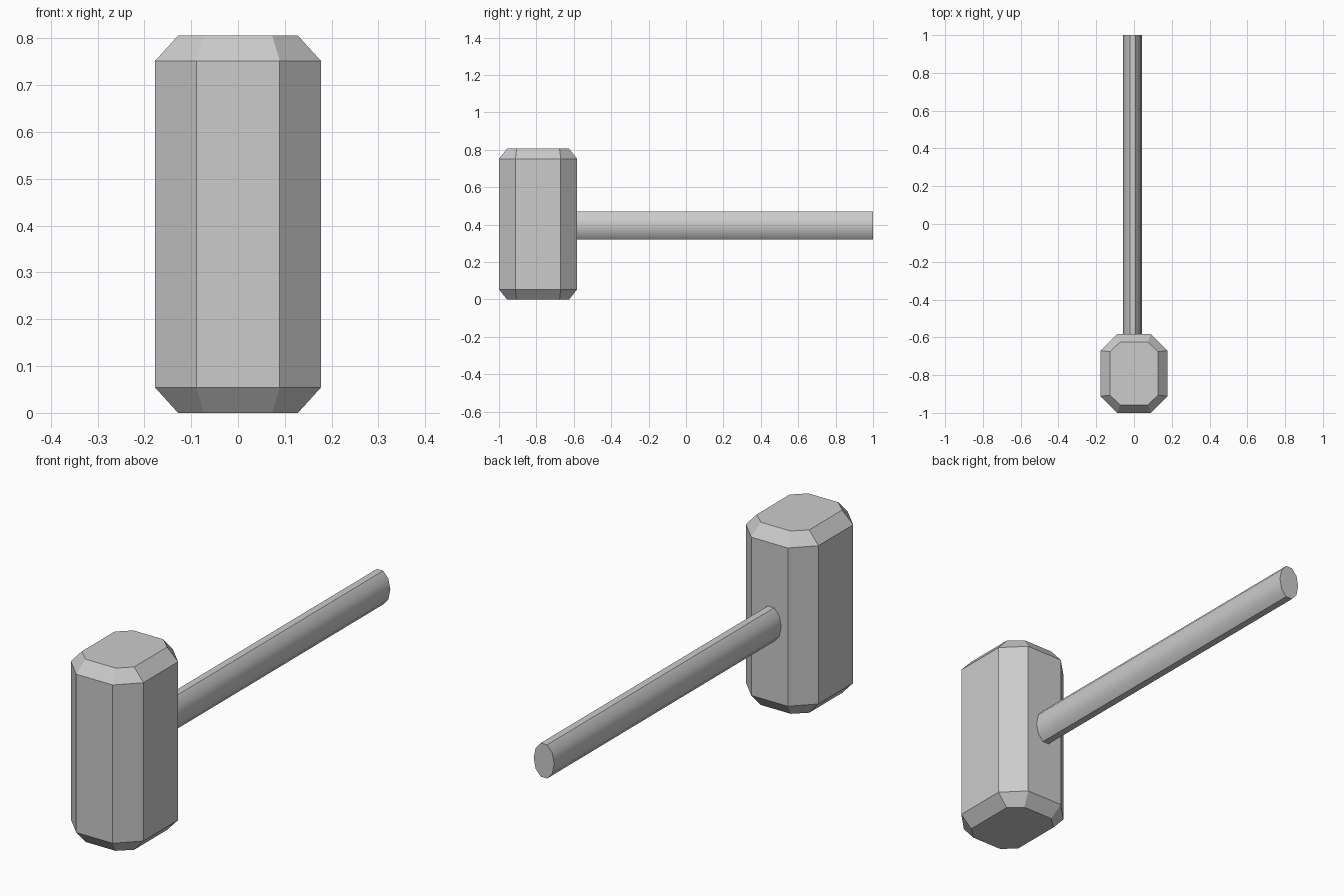
import bpy, bmesh, math

cube = bpy.data.objects.get("Cube")
if cube:
    bpy.data.objects.remove(cube, do_unlink=True)

grey = bpy.data.materials.new("light_grey")
grey.use_nodes = True
colour = (0.6, 0.6, 0.6, 1)
grey.diffuse_color = colour
grey.node_tree.nodes["Principled BSDF"].inputs["Base Color"].default_value = colour


def loft(name, rings):
    """Skin a stack of matching rings and cap both ends."""
    bm = bmesh.new()
    loops = [[bm.verts.new(p) for p in ring] for ring in rings]
    n = len(loops[0])
    for a, b in zip(loops, loops[1:]):
        for i in range(n):
            j = (i + 1) % n
            bm.faces.new((a[i], a[j], b[j], b[i]))
    bm.faces.new(loops[0])
    bm.faces.new(loops[-1])
    bmesh.ops.recalc_face_normals(bm, faces=bm.faces)
    mesh = bpy.data.meshes.new(name)
    bm.to_mesh(mesh)
    bm.free()
    mesh.materials.append(grey)
    obj = bpy.data.objects.new(name, mesh)
    bpy.context.collection.objects.link(obj)
    return obj


def octagon(wide, deep, flat_x, flat_y, z):
    """Rectangle with cut corners, centred on the head axis."""
    quarter = [(wide, flat_y), (flat_x, deep)]
    pts = []
    for sx, sy in ((1, 1), (-1, 1), (-1, -1), (1, -1)):
        corner = quarter if sx * sy > 0 else quarter[::-1]
        pts += [(sx * x, HEAD_Y + sy * y, z) for x, y in corner]
    return pts


# Hammer head: eight-sided block with chamfered ends
HEAD_Y, TOP, CHAMFER = -0.791, 0.806, 0.054
end = (0.128, 0.166, 0.073, 0.115)
body = (0.177, 0.209, 0.089, 0.121)
loft("hammer_head", [octagon(*end, 0), octagon(*body, CHAMFER),
                     octagon(*body, TOP - CHAMFER), octagon(*end, TOP)])

# Handle: ten-sided oval rod running back from the head
SIDES = 10


def oval(y):
    angles = [2 * math.pi * i / SIDES for i in range(SIDES)]
    return [(-0.007 + 0.05 * math.cos(a), y, 0.396 + 0.078 * math.sin(a)) for a in angles]


handle = loft("handle", [oval(-0.62), oval(1.0)])
bpy.ops.object.select_all(action="DESELECT")
handle.select_set(True)
bpy.context.view_layer.objects.active = handle
bpy.ops.object.shade_smooth_by_angle(angle=math.radians(30))
